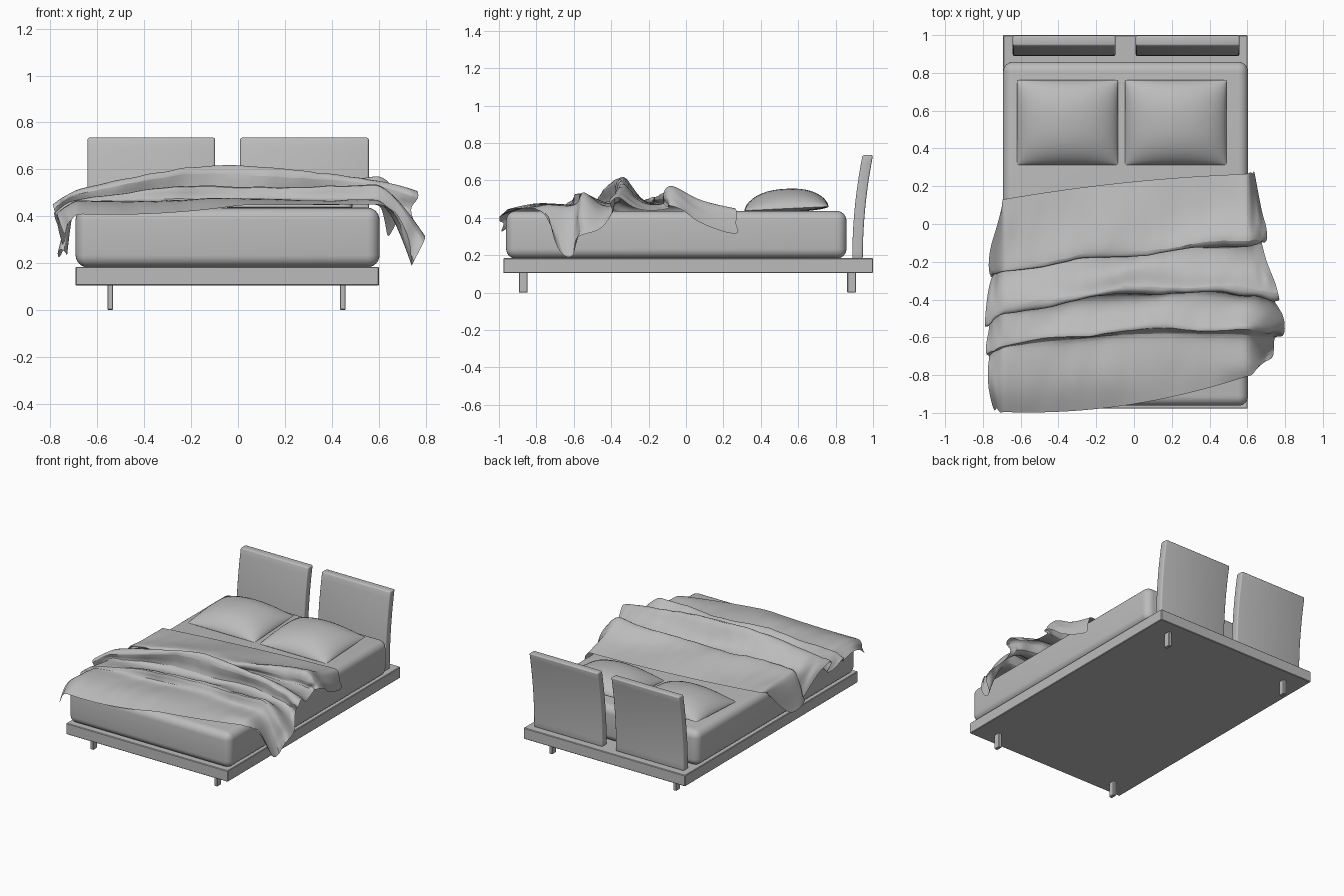
import bpy, bmesh, math, random

if "Cube" in bpy.data.objects:
    bpy.data.objects.remove(bpy.data.objects["Cube"], do_unlink=True)
random.seed(4)

grey = bpy.data.materials.new("soft grey")
grey.use_nodes = True
COLOUR = (0.5, 0.5, 0.5, 1)
grey.diffuse_color = COLOUR
grey.node_tree.nodes["Principled BSDF"].inputs["Base Color"].default_value = COLOUR


def finish(name, bm, angle=35, recalc=True):
    if recalc:
        bmesh.ops.recalc_face_normals(bm, faces=bm.faces)
    mesh = bpy.data.meshes.new(name)
    bm.to_mesh(mesh)
    bm.free()
    mesh.materials.append(grey)
    ob = bpy.data.objects.new(name, mesh)
    bpy.context.collection.objects.link(ob)
    bpy.ops.object.select_all(action='DESELECT')
    ob.select_set(True)
    bpy.context.view_layer.objects.active = ob
    bpy.ops.object.shade_smooth_by_angle(angle=math.radians(angle))
    return ob


def box(name, x0, x1, y0, y1, z0, z1, bevel, segments=1):
    bm = bmesh.new()
    bmesh.ops.create_cube(bm, size=1)
    for v in bm.verts:
        v.co.x = x0 + (v.co.x + .5) * (x1 - x0)
        v.co.y = y0 + (v.co.y + .5) * (y1 - y0)
        v.co.z = z0 + (v.co.z + .5) * (z1 - z0)
    bmesh.ops.bevel(bm, geom=bm.edges[:], offset=bevel, segments=segments,
                    profile=.5, affect='EDGES')
    return finish(name, bm)


def headboard(name, x0, x1):
    # side profile leaning back in a curve, extruded across x
    n, z0, z1 = 12, .18, .735
    front = [(.889 + .055 * (i / n) ** 2, z0 + (z1 - z0) * i / n) for i in range(n + 1)]
    profile = front + [(y + .056, z) for y, z in reversed(front)]
    bm = bmesh.new()
    face = bm.faces.new([bm.verts.new((x0, y, z)) for y, z in profile])
    ext = bmesh.ops.extrude_face_region(bm, geom=[face])
    for g in ext["geom"]:
        if isinstance(g, bmesh.types.BMVert):
            g.co.x = x1
    bmesh.ops.recalc_face_normals(bm, faces=bm.faces)
    sharp = [e for e in bm.edges if e.calc_face_angle(0) > 1]
    bmesh.ops.bevel(bm, geom=sharp, offset=.009, segments=3, profile=.5, affect='EDGES')
    return finish(name, bm)


def pillow(name, cx, cy, w, d):
    # two domed sheets sharing a seam, the back edge a little higher
    n = 20
    bm = bmesh.new()
    for height, power in ((.106, .6), (-.02, .5)):
        rows = []
        for j in range(n + 1):
            b = -math.cos(math.pi * j / n)
            row = []
            for i in range(n + 1):
                a = -math.cos(math.pi * i / n)
                dome = max(0, (1 - a * a) * (1 - abs(b) ** 2.4)) ** power
                row.append(bm.verts.new((cx + a * w / 2, cy + b * d / 2,
                                         .449 + .011 * b + height * dome)))
            rows.append(row)
        for j in range(n):
            for i in range(n):
                bm.faces.new((rows[j][i], rows[j][i + 1], rows[j + 1][i + 1], rows[j + 1][i]))
    bmesh.ops.remove_doubles(bm, verts=bm.verts, dist=.0002)
    return finish(name, bm)


# frame, legs and mattress
box("bed_base", -.693, .602, -.977, 1.0, .104, .184, .004)
for side, x in (("right", -.545), ("left", .447)):
    for end, y in (("front", -.87), ("back", .885)):
        box(f"{side}_{end}_leg", x - .0125, x + .0125, y - .023, y + .023, 0, .112, .003)
box("mattress", -.693, .604, -.962, .858, .182, .436, .052, 6)

headboard("right_headboard", -.642, -.098)
headboard("left_headboard", .009, .558)
pillow("right_pillow", -.353, .537, .535, .45)
pillow("left_pillow", .221, .537, .535, .45)

# blanket lines, back to front:
# y right, y centre, y left, right hem x, z, left hem x, z
FOLDS = [
    (.09, .22, .27, -.70, .44, .64, .30),
    (-.02, .04, .06, -.73, .30, .68, .38),
    (-.15, -.06, -.01, -.765, .20, .70, .44),
    (-.28, -.155, -.09, -.775, .26, .71, .47),
    (-.29, -.18, -.11, -.74, .26, .68, .46),
    (-.22, -.13, -.08, -.72, .21, .67, .45),
    (-.30, -.23, -.20, -.76, .30, .70, .43),
    (-.40, -.29, -.30, -.78, .42, .75, .46),
    (-.52, -.34, -.37, -.79, .46, .76, .53),
    (-.57, -.39, -.43, -.79, .44, .78, .47),
    (-.50, -.35, -.38, -.76, .36, .72, .44),
    (-.56, -.45, -.45, -.77, .36, .77, .34),
    (-.64, -.52, -.52, -.785, .40, .80, .32),
    (-.71, -.58, -.59, -.785, .43, .80, .30),
    (-.68, -.57, -.59, -.76, .36, .74, .19),
    (-.74, -.66, -.69, -.775, .41, .74, .18),
    (-.88, -.82, -.72, -.775, .42, .74, .30),
    (-.98, -.96, -.725, -.74, .35, .68, .41),
]
# height of each line over the mattress: right edge, centre, left edge
HEIGHTS = [
    (.45, .447, .45), (.455, .475, .485), (.462, .50, .535), (.467, .525, .60),
    (.46, .49, .51), (.452, .463, .46), (.46, .472, .46), (.48, .54, .51),
    (.51, .63, .56), (.495, .59, .53), (.455, .47, .46), (.455, .465, .46),
    (.465, .51, .52), (.478, .54, .545), (.455, .46, .46), (.457, .468, .47),
    (.465, .474, .47), (.45, .448, .45),
]
HALF = 20                       # columns on each side of the middle
bm = bmesh.new()
rows = []
for k, (fold, heights) in enumerate(zip(FOLDS, HEIGHTS)):
    yr, yc, yl, xr, zr, xl, zl = fold
    h_right, h_mid, h_left = heights
    row = []
    for i in range(-HALF, HALF + 1):
        s = i / HALF
        a = abs(s)
        edge, hx, hz, h = (-.695, xr, zr, h_right) if s < 0 else (.605, xl, zl, h_left)
        y = yc + (yl - yr) / 2 * s + ((yl + yr) / 2 - yc) * s * s
        t = min(a / .75, 1)
        x = -.045 + (edge + .045) * t
        z = h_mid + (h - h_mid) * t * t
        if a > .75:             # hanging side, gathered in pleats
            f = (a - .75) / .25
            x += (hx - edge) * f ** .7
            z += (hz - z) * f
            y += random.uniform(-.018, .018) * f
            y += .012 * math.sin(9 * f + 2 * k)
        elif h_mid > .46:       # small creases on the raised folds
            z += .008 * math.sin(7 * s + 1.7 * k) + random.uniform(-.003, .007)
            y += .012 * math.sin(9 * s + k) + random.uniform(-.006, .006)
            z = max(z, .45)
        if y < -.95:            # front hem tips over the mattress edge
            z -= (-.95 - y) * .9
        row.append(bm.verts.new((x, max(y, -1), z)))
    rows.append(row)
for a, b in zip(rows, rows[1:]):
    for i in range(2 * HALF):
        bm.faces.new((a[i], b[i], b[i + 1], a[i + 1]))
blanket = finish("blanket", bm, 60, recalc=False)
sub = blanket.modifiers.new("soft folds", 'SUBSURF')
sub.levels = sub.render_levels = 2
